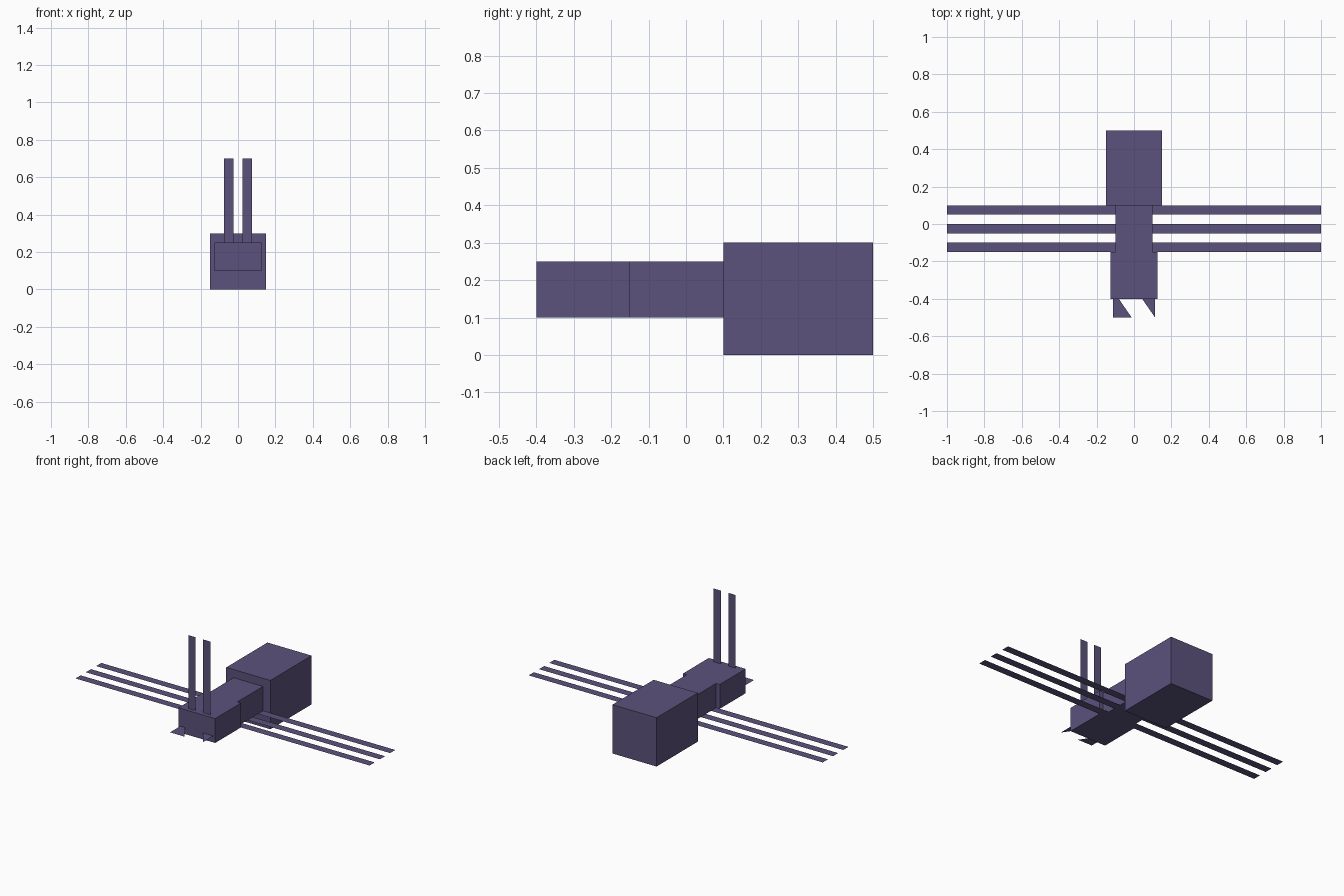
import bpy

if "Cube" in bpy.data.objects:
    bpy.data.objects.remove(bpy.data.objects["Cube"])

# One flat colour for the whole insect
purple = bpy.data.materials.new("dusky_purple")
purple.diffuse_color = (0.107, 0.084, 0.205, 1.0)
purple.use_nodes = True
purple.node_tree.nodes["Principled BSDF"].inputs["Base Color"].default_value = purple.diffuse_color


def make(name, verts, faces):
    mesh = bpy.data.meshes.new(name)
    mesh.from_pydata(verts, [], faces)
    mesh.materials.append(purple)
    obj = bpy.data.objects.new(name, mesh)
    bpy.context.collection.objects.link(obj)
    return obj


def box(name, x, y, z):
    """Closed box from (min, max) ranges."""
    verts = [(a, b, c) for c in z for b in y for a in x]
    faces = [(0, 2, 3, 1), (4, 5, 7, 6), (0, 1, 5, 4),
             (2, 6, 7, 3), (0, 4, 6, 2), (1, 3, 7, 5)]
    return make(name, verts, faces)


def sheet(name, points):
    """Single flat face."""
    return make(name, points, [tuple(range(len(points)))])


# Body segments
box("abdomen", (-0.15, 0.15), (0.1, 0.5), (0.0, 0.3))
box("thorax", (-0.1, 0.1), (-0.15, 0.1), (0.1, 0.25))
box("head", (-0.125, 0.125), (-0.4, -0.15), (0.1, 0.25))

# Three pairs of flat legs level with the underside
for label, y in (("front", -0.15), ("middle", -0.05), ("back", 0.05)):
    for side, x0, x1 in (("left", -1.0, -0.1), ("right", 0.1, 1.0)):
        sheet(f"{label}_{side}_leg",
              [(x0, y, 0.1), (x1, y, 0.1), (x1, y + 0.05, 0.1), (x0, y + 0.05, 0.1)])

# Upright flat antennae
for side, x in (("left", -0.075), ("right", 0.025)):
    y = -0.375
    sheet(f"{side}_antenna",
          [(x, y, 0.25), (x + 0.05, y, 0.25), (x + 0.05, y, 0.7), (x, y, 0.7)])

# Flat triangular jaws, both slanted the same way
z = 0.14
sheet("left_jaw", [(-0.1125, -0.5, z), (-0.0125, -0.5, z), (-0.1125, -0.355, z)])
sheet("right_jaw", [(0.1125, -0.5, z), (0.1125, -0.355, z), (0.0125, -0.355, z)])
